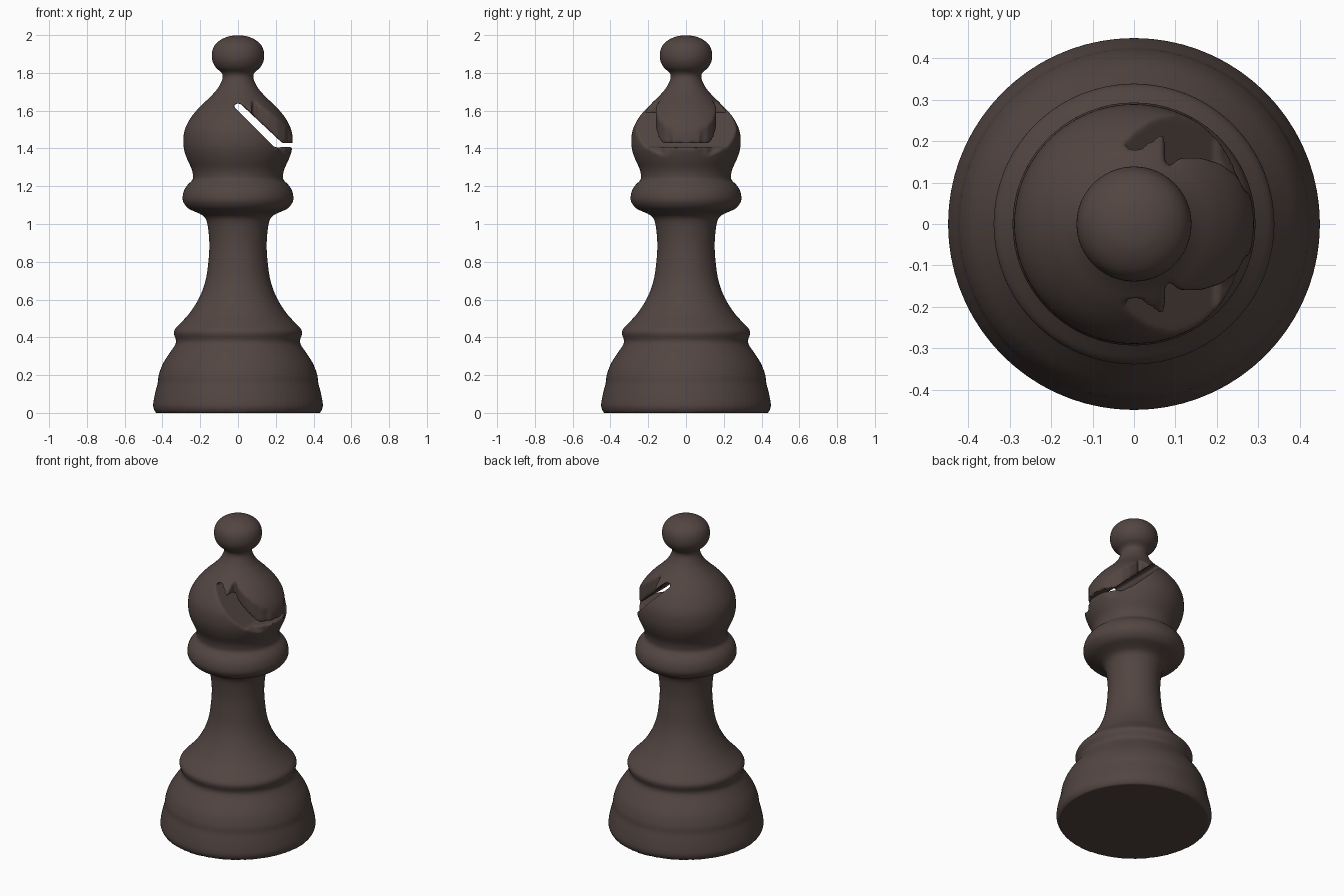
import bpy, bmesh, math
from mathutils import Vector

if "Cube" in bpy.data.objects:
    bpy.data.objects.remove(bpy.data.objects["Cube"])

# Turned profile (radius, height)
PROFILE = [(.435, 0), (.45, .035), (.44, .1), (.425, .16), (.42, .2), (.398, .26), (.36, .32),
           (.333, .36), (.328, .385), (.34, .42), (.333, .445), (.30, .48), (.255, .53),
           (.205, .61), (.172, .7), (.157, .8), (.152, .9), (.162, 1.0), (.18, 1.04),
           (.215, 1.06), (.26, 1.08), (.287, 1.11), (.294, 1.14), (.285, 1.18), (.265, 1.21),
           (.243, 1.23), (.238, 1.25), (.245, 1.29), (.268, 1.34), (.285, 1.39), (.29, 1.44),
           (.282, 1.5), (.252, 1.56), (.203, 1.62), (.15, 1.67), (.106, 1.72), (.082, 1.77),
           (.086, 1.80), (.115, 1.825), (.135, 1.86), (.139, 1.90), (.128, 1.94), (.1, 1.97),
           (.055, 1.992), (0, 2.0)]


def mesh_object(name, bm):
    bmesh.ops.recalc_face_normals(bm, faces=bm.faces)
    me = bpy.data.meshes.new(name)
    bm.to_mesh(me)
    bm.free()
    ob = bpy.data.objects.new(name, me)
    bpy.context.collection.objects.link(ob)
    return ob


def lathe(name, profile, n=72):
    bm = bmesh.new()
    rings = [[bm.verts.new((r * math.cos(2 * math.pi * i / n), r * math.sin(2 * math.pi * i / n), z))
              for i in range(n)] for r, z in profile[:-1]]
    for a, b in zip(rings, rings[1:]):
        for i in range(n):
            bm.faces.new((a[i], a[(i + 1) % n], b[(i + 1) % n], b[i]))
    tip = bm.verts.new((0, 0, profile[-1][1]))
    for i in range(n):
        bm.faces.new((rings[-1][i], rings[-1][(i + 1) % n], tip))
    bm.faces.new(rings[0][::-1])
    return mesh_object(name, bm)


def prism(name, bottom, top):
    bm = bmesh.new()
    a = [bm.verts.new(p) for p in bottom]
    b = [bm.verts.new(p) for p in top]
    bm.faces.new(a[::-1])
    bm.faces.new(b)
    n = len(a)
    for i in range(n):
        bm.faces.new((a[i], a[(i + 1) % n], b[(i + 1) % n], b[i]))
    ob = mesh_object(name, bm)
    ob.hide_render = True
    return ob


def smooth_curve(pts, steps=3):
    # Catmull-Rom resampling of the profile
    v = [Vector(p) for p in pts]
    out = []
    for i in range(len(v) - 1):
        p0, p1, p2, p3 = v[max(i - 1, 0)], v[i], v[i + 1], v[min(i + 2, len(v) - 1)]
        for s in range(steps):
            t = s / steps
            out.append(0.5 * (2 * p1 + (p2 - p0) * t + (2 * p0 - 5 * p1 + 4 * p2 - p3) * t * t
                              + (3 * p1 - p0 - 3 * p2 + p3) * t ** 3))
    return out + [v[-1]]


body = lathe("bishop_body", smooth_curve(PROFILE))

# Slanted slot through the head
slot = [(-.024, 1.624), (-.01, 1.638), (.012, 1.637), (.03, 1.62), (.235, 1.428),
        (.35, 1.428), (.35, 1.406), (.193, 1.406)]
cutters = [prism("slot_cutter", [(x, -.4, z) for x, z in slot], [(x, .4, z) for x, z in slot])]

# Trims that narrow the flap above the slot
edge = [(.075, .4), (.075, .13), (.11, .16), (.16, .16), (.21, .145), (.25, .115), (.27, .075),
        (.34, .07), (.34, .4)]
for side in (-1, 1):
    cutters.append(prism("flap_trim_cutter", [(x, side * y, 1.605 - .97 * x) for x, y in edge],
                         [(x, side * y, 1.78) for x, y in edge]))

for c in cutters:
    m = body.modifiers.new("cut", 'BOOLEAN')
    m.operation = 'DIFFERENCE'
    m.solver = 'EXACT'
    m.object = c

# Softened, fused surface
m = body.modifiers.new("fuse", 'REMESH')
m.mode = 'VOXEL'
m.voxel_size = .0085
m.use_smooth_shade = True
m = body.modifiers.new("soften", 'SMOOTH')
m.factor = .5
m.iterations = 3

bpy.context.view_layer.objects.active = body
body.select_set(True)
for name in [m.name for m in body.modifiers]:
    bpy.ops.object.modifier_apply(modifier=name)
for c in cutters:
    bpy.data.objects.remove(c)
bpy.ops.object.shade_smooth_by_angle(angle=math.radians(50))

mat = bpy.data.materials.new("dark_wood")
mat.diffuse_color = (.085, .06, .053, 1)
mat.use_nodes = True
mat.node_tree.nodes["Principled BSDF"].inputs["Base Color"].default_value = mat.diffuse_color
body.data.materials.clear()
body.data.materials.append(mat)
